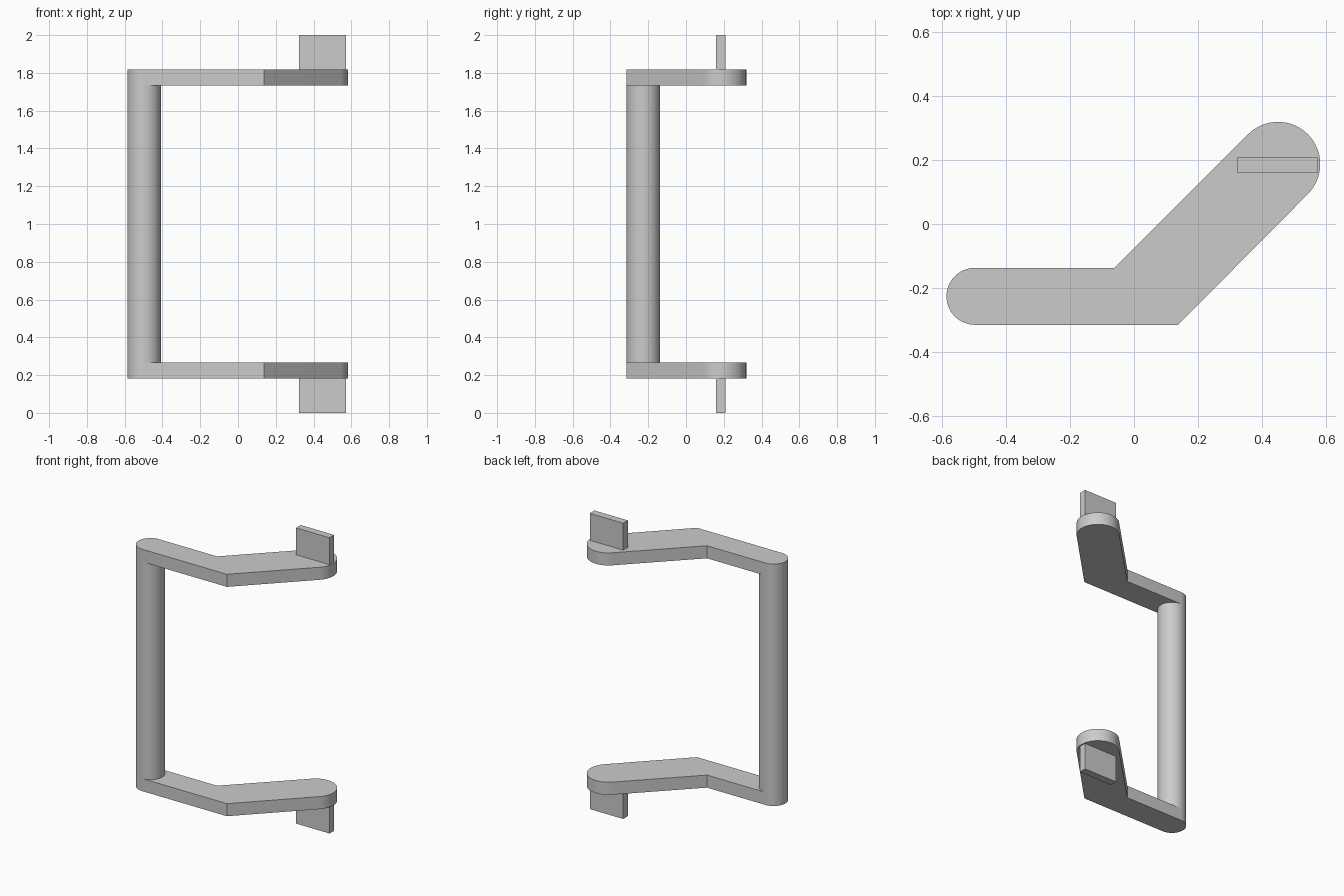
import bpy, bmesh
from math import cos, sin, pi, radians

cube = bpy.data.objects.get("Cube")
if cube:
    bpy.data.objects.remove(cube)

# Single grey finish
grey = bpy.data.materials.new("plain grey")
grey.use_nodes = True
COLOUR = (0.6, 0.6, 0.6, 1)
grey.diffuse_color = COLOUR
grey.node_tree.nodes["Principled BSDF"].inputs["Base Color"].default_value = COLOUR

GRIP, GRIP_R = (-0.497, -0.226), 0.089
EYE, EYE_R = (0.45, 0.187), 0.132
BOTTOM, TOP, THICK = 0.182, 1.818, 0.085


def arc(centre, r, start, end, steps):
    angles = [radians(start + (end - start) * i / steps) for i in range(steps + 1)]
    return [(centre[0] + r * cos(a), centre[1] + r * sin(a)) for a in angles]


def extrude(name, outline, z0, z1):
    """Solid prism from a counter-clockwise outline."""
    bm = bmesh.new()
    base = bm.faces.new([bm.verts.new((x, y, z0)) for x, y in outline])
    geom = bmesh.ops.extrude_face_region(bm, geom=[base])["geom"]
    moved = [v for v in geom if isinstance(v, bmesh.types.BMVert)]
    bmesh.ops.translate(bm, verts=moved, vec=(0, 0, z1 - z0))
    bmesh.ops.recalc_face_normals(bm, faces=bm.faces)
    mesh = bpy.data.meshes.new(name)
    bm.to_mesh(mesh)
    bm.free()
    mesh.materials.append(grey)
    obj = bpy.data.objects.new(name, mesh)
    bpy.context.collection.objects.link(obj)
    bpy.ops.object.select_all(action="DESELECT")
    obj.select_set(True)
    bpy.context.view_layer.objects.active = obj
    bpy.ops.object.shade_smooth_by_angle(angle=radians(30))
    return obj


# Bent arm outline: round grip end, elbow, larger round outer end
arm = (arc(GRIP, GRIP_R, 90, 270, 32) + [(0.138, -0.315)]
       + arc(EYE, EYE_R, -45, 135, 32) + [(-0.061, -0.137)])
extrude("lower_arm", arm, BOTTOM, BOTTOM + THICK)
extrude("upper_arm", arm, TOP - THICK, TOP)

# Round grip bar between the arms
extrude("grip_bar", arc(GRIP, GRIP_R, 0, 360, 64)[:-1], BOTTOM + THICK, TOP - THICK)

# Flat tabs on the outer faces of the arms
tab = [(0.323, 0.16), (0.573, 0.16), (0.573, 0.21), (0.323, 0.21)]
extrude("lower_tab", tab, 0, BOTTOM)
extrude("upper_tab", tab, TOP, 2)
